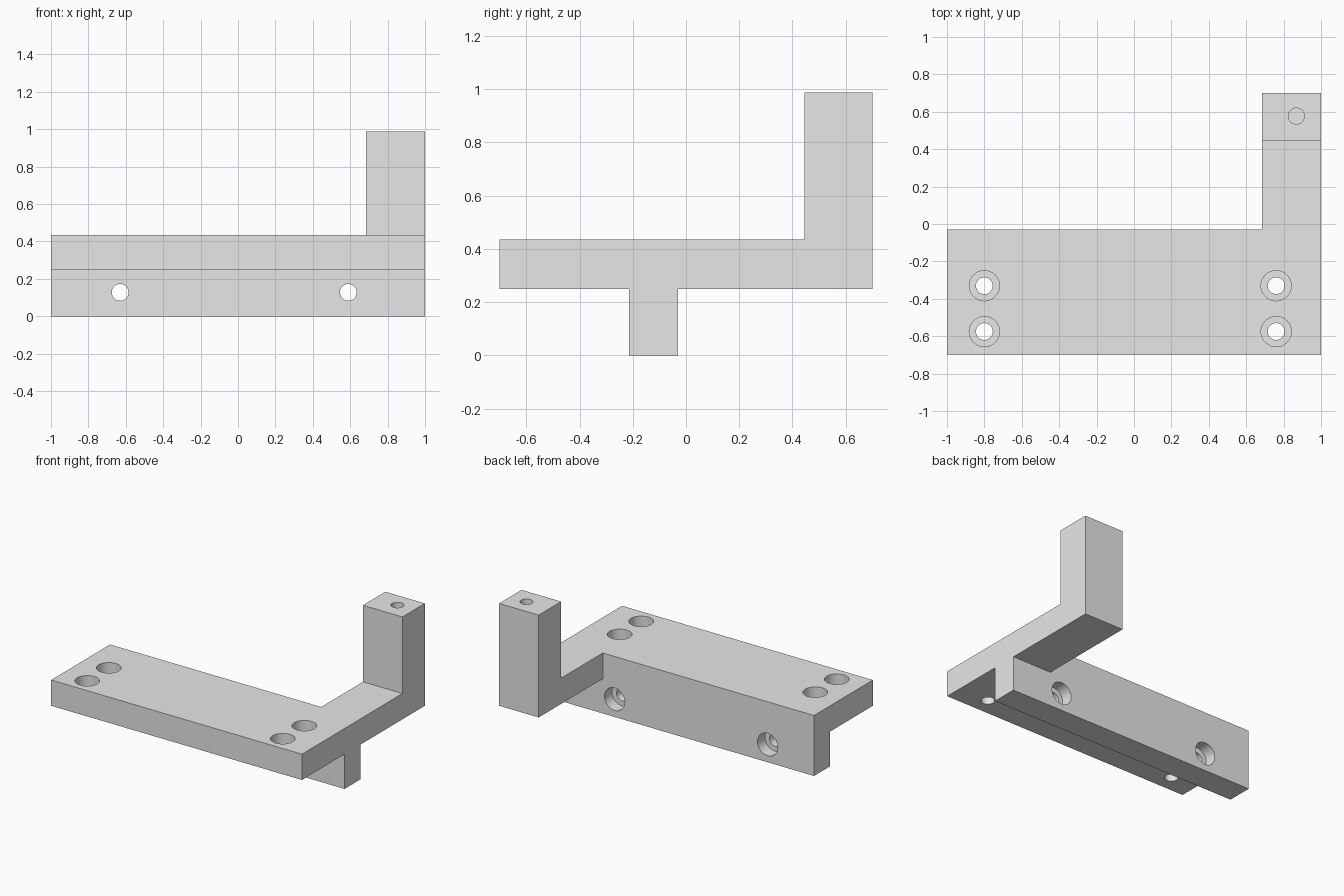
import bpy, bmesh, math
from mathutils import Matrix, Vector

cube = bpy.data.objects.get("Cube")
if cube:
    bpy.data.objects.remove(cube, do_unlink=True)

# Plain grey finish
grey = bpy.data.materials.new("plain grey")
grey.use_nodes = True
color = (0.8, 0.8, 0.8, 1)
grey.diffuse_color = color
grey.node_tree.nodes["Principled BSDF"].inputs["Base Color"].default_value = color


def finish(name, bm):
    bmesh.ops.recalc_face_normals(bm, faces=bm.faces)
    mesh = bpy.data.meshes.new(name)
    bm.to_mesh(mesh)
    bm.free()
    mesh.materials.append(grey)
    obj = bpy.data.objects.new(name, mesh)
    bpy.context.collection.objects.link(obj)
    return obj


def prism(name, outline, z0, z1):
    bm = bmesh.new()
    face = bm.faces.new([bm.verts.new((x, y, z0)) for x, y in outline])
    top = bmesh.ops.extrude_face_region(bm, geom=[face])["geom"]
    verts = [v for v in top if isinstance(v, bmesh.types.BMVert)]
    bmesh.ops.translate(bm, verts=verts, vec=(0, 0, z1 - z0))
    return finish(name, bm)


def block(name, x0, x1, y0, y1, z0, z1):
    return prism(name, [(x0, y0), (x1, y0), (x1, y1), (x0, y1)], z0, z1)


def combine(target, tool, operation):
    """Apply a boolean, then discard the tool."""
    mod = target.modifiers.new(operation, 'BOOLEAN')
    mod.object, mod.operation, mod.solver = tool, operation, 'EXACT'
    bpy.context.view_layer.objects.active = target
    bpy.ops.object.modifier_apply(modifier=mod.name)
    bpy.data.objects.remove(tool, do_unlink=True)


def add_bore(bm, origin, axis, steps):
    """Add a stepped round cutter; steps are (radius, depth) along the axis."""
    turn = Vector((0, 0, 1)).rotation_difference(Vector(axis)).to_matrix().to_4x4()
    place = Matrix.Translation(origin) @ turn
    sides, rings = 32, []
    for r, depth in steps:
        rings.append([bm.verts.new(place @ Vector((
            r * math.cos(math.tau * i / sides),
            r * math.sin(math.tau * i / sides), depth))) for i in range(sides)])
    for a, b in zip(rings, rings[1:]):
        for i in range(sides):
            j = (i + 1) % sides
            bm.faces.new((a[i], a[j], b[j], b[i]))
    bm.faces.new(rings[0])
    bm.faces.new(rings[-1])


# Shared levels
under, deck, top = 0.25, 0.436, 0.988
front, plate_back, back = -0.7, -0.03, 0.7
arm_x = 0.685

# L-shaped plate with the side arm, rib below and upright post
bracket = prism("bracket", [(-1, front), (1, front), (1, back), (arm_x, back),
                            (arm_x, plate_back), (-1, plate_back)], under, deck)
combine(bracket, block("rib", -1, 1, -0.215, plate_back, 0, under + 0.05), 'UNION')
combine(bracket, block("post", arm_x, 1, 0.445, back, deck - 0.05, top), 'UNION')

# Merge the flush faces
bm = bmesh.new()
bm.from_mesh(bracket.data)
bmesh.ops.remove_doubles(bm, verts=bm.verts, dist=0.0001)
bmesh.ops.dissolve_limit(bm, angle_limit=0.01, verts=bm.verts, edges=bm.edges)
bm.to_mesh(bracket.data)
bm.free()

# Counterbored screw holes through plate and rib, blind hole in the post
counterbore = [(0.081, -0.05), (0.081, 0.085), (0.045, 0.085), (0.045, 0.3)]
bm = bmesh.new()
for x in (-0.8, 0.76):
    for y in (-0.33, -0.575):
        add_bore(bm, (x, y, deck), (0, 0, -1), counterbore)
for x in (-0.63, 0.59):
    add_bore(bm, (x, plate_back, 0.128), (0, -1, 0), counterbore)
add_bore(bm, (0.868, 0.577, top), (0, 0, -1), [(0.043, -0.05), (0.043, 0.25)])
combine(bracket, finish("bore_cutters", bm), 'DIFFERENCE')

# Smooth bores, crisp edges
bpy.ops.object.select_all(action='DESELECT')
bracket.select_set(True)
bpy.context.view_layer.objects.active = bracket
bpy.ops.object.shade_smooth_by_angle(angle=math.radians(30))
